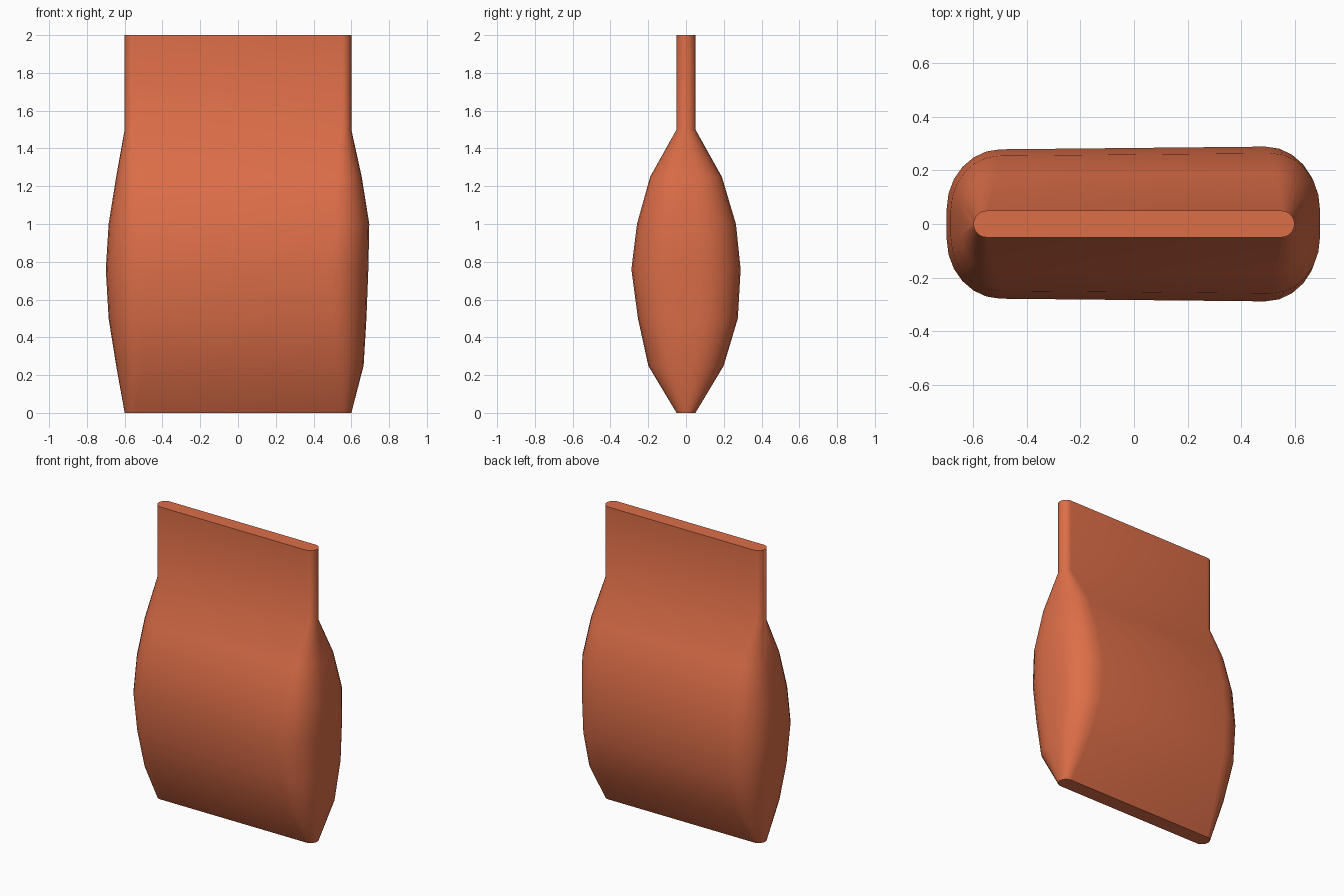
import bpy, bmesh, math

if "Cube" in bpy.data.objects:
    bpy.data.objects.remove(bpy.data.objects["Cube"])

mat = bpy.data.materials.new("terracotta orange")
mat.diffuse_color = (0.72, 0.156, 0.065, 1)
mat.use_nodes = True
mat.node_tree.nodes["Principled BSDF"].inputs["Base Color"].default_value = mat.diffuse_color

# Cross-sections: height, left x, right x, front y, back y, corner radius x, corner radius y
SECTIONS = [
    (0.00, -0.60, 0.60, -0.05, 0.05, 0.05, 0.05),
    (0.25, -0.645, 0.665, -0.20, 0.20, 0.14, 0.16),
    (0.50, -0.685, 0.68, -0.255, 0.275, 0.18, 0.21),
    (0.76, -0.70, 0.69, -0.29, 0.29, 0.20, 0.23),
    (1.00, -0.685, 0.695, -0.26, 0.265, 0.18, 0.21),
    (1.25, -0.645, 0.655, -0.19, 0.19, 0.13, 0.15),
    (1.50, -0.60, 0.60, -0.05, 0.05, 0.05, 0.05),
    (2.00, -0.60, 0.60, -0.05, 0.05, 0.05, 0.05),
]
STEPS = 6  # segments in each rounded corner


def ring(bm, z, x0, x1, y0, y1, rx, ry):
    """Rounded rectangle, counter-clockwise from the right side."""
    verts = []
    for k, (cx, cy) in enumerate(((x1 - rx, y1 - ry), (x0 + rx, y1 - ry),
                                  (x0 + rx, y0 + ry), (x1 - rx, y0 + ry))):
        for i in range(STEPS + 1):
            a = (k + i / STEPS) * math.pi / 2
            x, y = cx + rx * math.cos(a), cy + ry * math.sin(a)
            if rx > 0.06:  # the pouch is slightly fuller to the right
                y *= 0.98 + 0.035 * x
            verts.append(bm.verts.new((x, y, z)))
    return verts


# Filled pouch with a flat sealed strip above it
bm = bmesh.new()
rings = [ring(bm, *s) for s in SECTIONS]
n = len(rings[0])
for a, b in zip(rings, rings[1:]):
    for i in range(n):
        j = (i + 1) % n
        bm.faces.new((a[i], a[j], b[j], b[i]))
caps = [bm.faces.new(rings[-1]), bm.faces.new(rings[0][::-1])]
for f in bm.faces:
    f.smooth = f not in caps
# Crisp rims around both flat ends
for f in caps:
    for e in f.edges:
        e.smooth = False
mesh = bpy.data.meshes.new("pouch")
bm.to_mesh(mesh)
bm.free()
mesh.materials.append(mat)
pouch = bpy.data.objects.new("pouch", mesh)
bpy.context.collection.objects.link(pouch)
